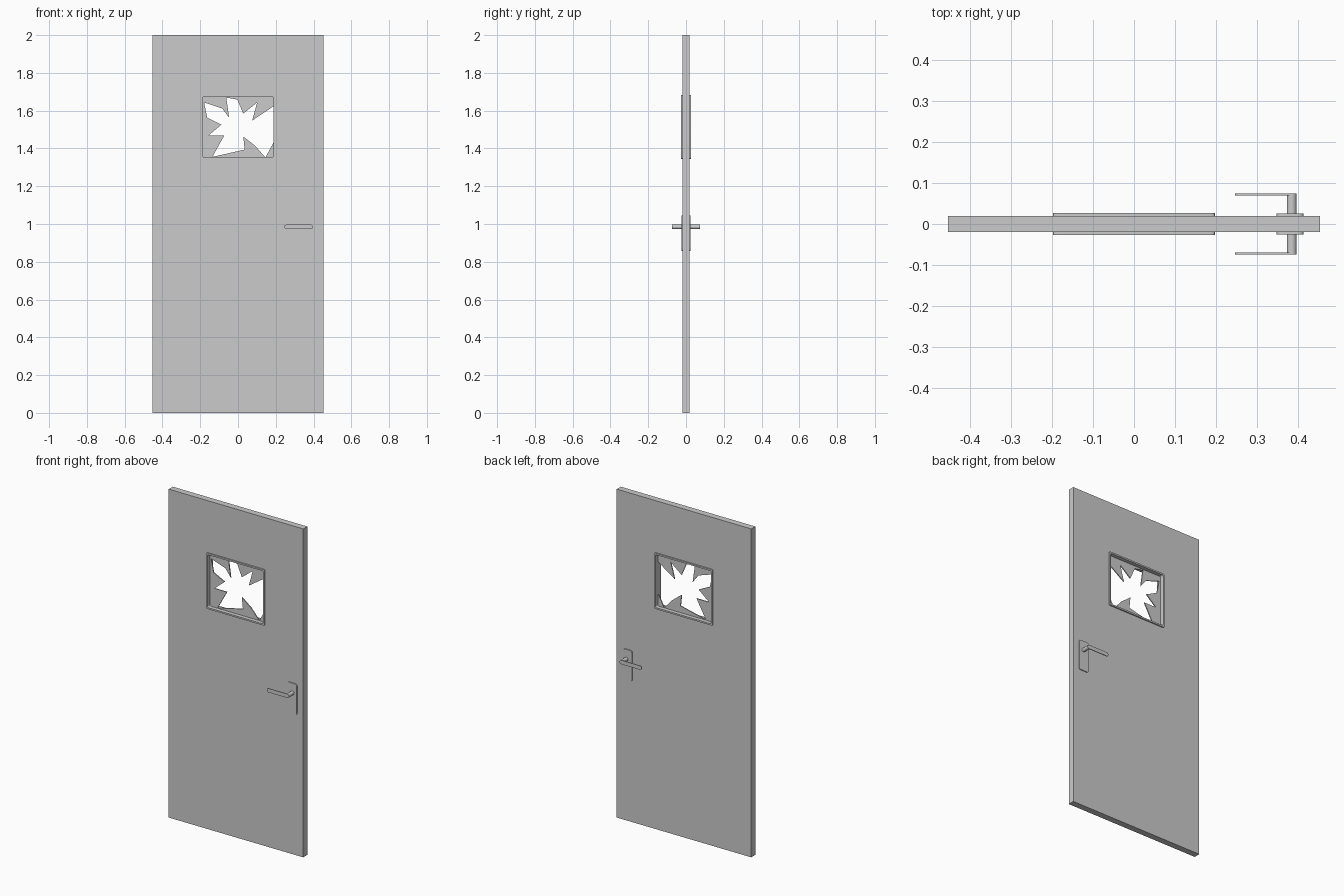
import bpy, math

if "Cube" in bpy.data.objects:
    bpy.data.objects.remove(bpy.data.objects["Cube"])


def rounded(cx, cz, w, h, r=0.0, seg=6):
    """Outline of a rectangle with rounded corners, in the x-z plane."""
    if r == 0:
        return [(cx + sx * w / 2, cz + sz * h / 2)
                for sx, sz in ((1, 1), (-1, 1), (-1, -1), (1, -1))]
    pts = []
    for k, (sx, sz) in enumerate(((1, 1), (-1, 1), (-1, -1), (1, -1))):
        for i in range(seg + 1):
            a = math.pi / 2 * (k + i / seg)
            pts.append((cx + sx * (w / 2 - r) + r * math.cos(a),
                        cz + sz * (h / 2 - r) + r * math.sin(a)))
    return pts


def panel(name, outlines, y0, y1):
    """Flat slab facing -y; outlines after the first are cut as holes."""
    cu = bpy.data.curves.new(name, 'CURVE')
    cu.dimensions, cu.fill_mode = '2D', 'BOTH'
    cu.extrude = (y1 - y0) / 2
    for pts in outlines:
        s = cu.splines.new('POLY')
        s.points.add(len(pts) - 1)
        for p, (x, z) in zip(s.points, pts):
            p.co = (x, z, 0, 1)
        s.use_cyclic_u = True
    ob = bpy.data.objects.new(name, cu)
    bpy.context.collection.objects.link(ob)
    ob.location.y = (y0 + y1) / 2
    ob.rotation_euler.x = math.pi / 2
    bpy.ops.object.select_all(action='DESELECT')
    ob.select_set(True)
    bpy.context.view_layer.objects.active = ob
    bpy.ops.object.convert(target='MESH')
    ob = bpy.context.object
    bpy.ops.object.transform_apply(location=True, rotation=True, scale=True)
    bpy.ops.object.shade_smooth_by_angle(angle=math.radians(35))
    return ob


WZ = 1.514   # window centre height
HX, HZ = 0.384, 0.985   # handle pivot

# Door leaf with window opening
panel("door_leaf", [rounded(0, 1, 0.906, 2.0),
                    rounded(0, WZ, 0.384, 0.328, 0.008)], -0.0195, 0.0195)

# Window frame lining the opening and standing proud on both sides
panel("window_frame", [rounded(0, WZ, 0.394, 0.340, 0.008),
                       rounded(0, WZ, 0.376, 0.321, 0.008)], -0.027, 0.027)

# Broken glass pane
hole = [(-.179, 1.643), (-.083, 1.611), (-.047, 1.563), (-.062, 1.669),
        (-.004, 1.659), (.028, 1.585), (.101, 1.643), (.075, 1.547),
        (.190, 1.625), (.190, 1.435), (.145, 1.352), (.09, 1.415),
        (.028, 1.463), (.035, 1.394), (-.136, 1.355), (-.073, 1.468),
        (-.157, 1.468), (-.088, 1.526), (-.163, 1.563)]
panel("broken_glass", [rounded(0, WZ, 0.386, 0.330), hole], -0.003, 0.003)

# Handle set on each side: backing plate, spindle and lever
for side, s in (("front", -1), ("back", 1)):
    def slab(name, outline, a, b):
        panel(f"{side}_{name}", [outline], *sorted((s * a, s * b)))
    slab("handle_plate", rounded(0.380, 0.950, 0.066, 0.188, 0.012), 0.018, 0.025)
    slab("handle_spindle", rounded(HX, HZ, 0.024, 0.024, 0.012), 0.024, 0.071)
    slab("handle_lever", rounded(0.321, HZ, 0.150, 0.024, 0.012), 0.070, 0.0745)
